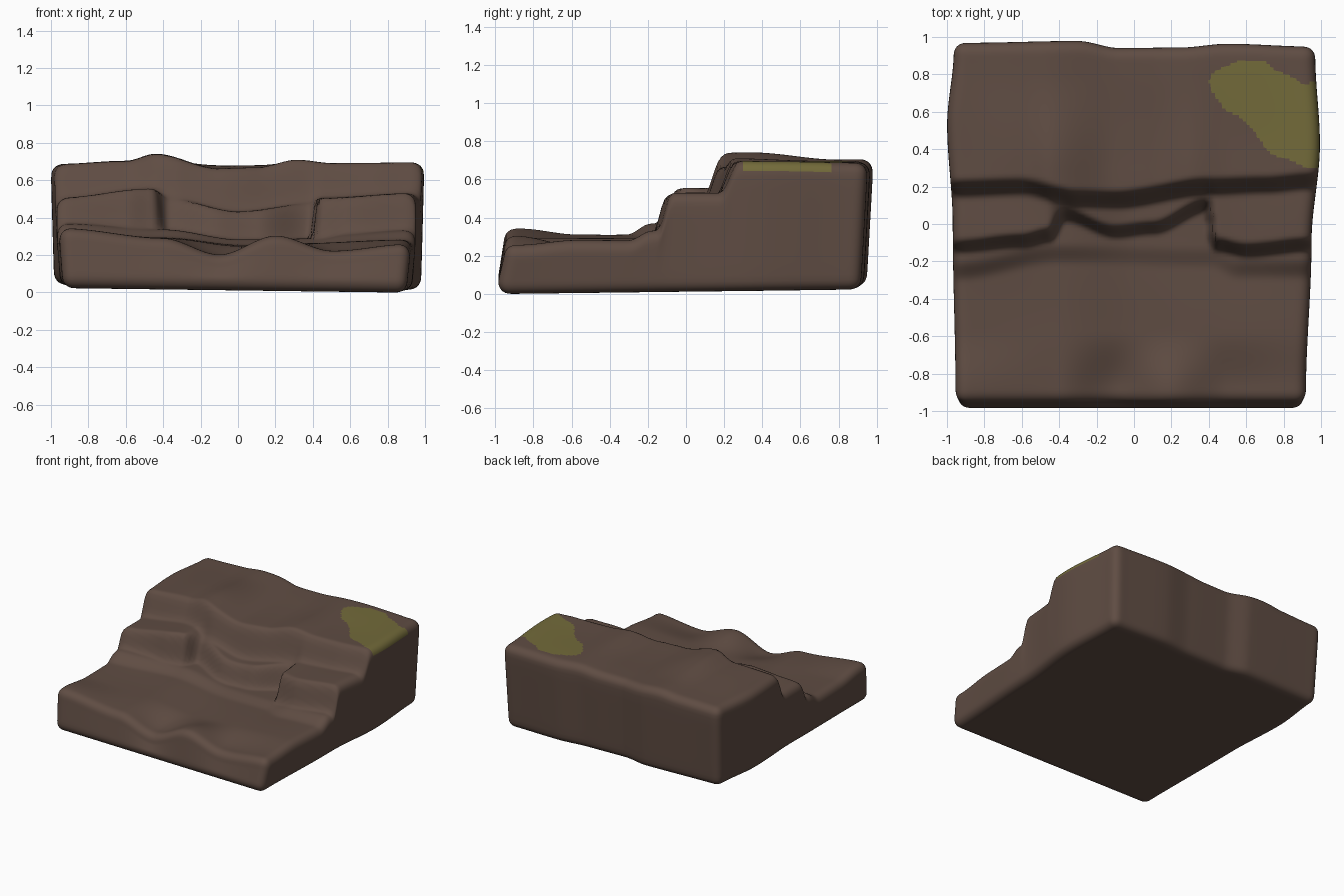
import bpy, bmesh, math
from mathutils import Vector
from mathutils.geometry import intersect_point_line

old = bpy.data.objects.get("Cube")
if old:
    bpy.data.objects.remove(old, do_unlink=True)

BASE, R = 0.25, 0.065   # block height before sculpting, edge radius


def ease(t):
    t = max(0.0, min(1.0, t))
    return t * t * (3 - 2 * t)


def curve(points, x):
    """Smoothly interpolated profile."""
    if x <= points[0][0]:
        return points[0][1]
    for (a, va), (b, vb) in zip(points, points[1:]):
        if x <= b:
            return va + (vb - va) * ease((x - a) / (b - a))
    return points[-1][1]


def riser(y, edge, width):
    return ease((y - edge) / width + 0.5)


# Heights of the ledges and positions of the risers, across x
LIP = [(-.95, .345), (-.4, .285), (-.1, .2), (.2, .3), (.5, .22), (.9, .26)]
FLOOR = [(-.95, .31), (-.4, .29), (0, .25), (.4, .26), (.95, .28)]
LOW_EDGE = [(-.95, -.25), (-.4, -.16), (.4, -.18), (.55, -.24), (.9, -.24)]
LOW_RISE = [(-.95, .055), (-.4, .045), (0, .03), (.45, .03), (.6, .045), (.95, .05)]
MID = [(-.95, .5), (-.46, .555), (-.36, .5), (0, .43), (.38, .47), (.44, .505), (.95, .525)]
MID_EDGE = [(-.95, -.12), (-.6, -.09), (-.45, -.06), (-.38, .05), (-.1, -.04),
            (.1, -.02), (.39, .1), (.43, -.11), (.6, -.14), (.95, -.11)]
TOP = [(-.95, .685), (-.6, .7), (-.44, .74), (-.1, .66), (.1, .662), (.32, .705),
       (.5, .69), (.95, .695)]
TOP_EDGE = [(-.95, .19), (-.6, .2), (-.3, .135), (-.1, .13), (.4, .2), (.7, .21), (.95, .23)]

# Outline seen from above
LEFT = [(-.95, .955), (0, .97), (.55, 1.0), (.95, .965)]
RIGHT = [(-.95, .92), (-.1, .95), (.45, .995), (.95, .97)]
BACK = [(-.9, .97), (-.3, .98), (-.08, .942), (.25, .945), (.5, .965), (.95, .95)]

MOSS = [Vector(p) for p in (
    (.40, .77), (.44, .82), (.55, .87), (.7, .87), (.76, .82), (.84, .79), (.9, .75),
    (1.1, .77), (1.1, .32), (.92, .3), (.84, .34), (.74, .37), (.69, .42),
    (.64, .5), (.58, .56), (.5, .6), (.41, .71))]
MOSS_EDGES = list(zip(MOSS, MOSS[1:] + MOSS[:1]))


def height(x, y):
    lip = 1 - ease((y + .88) / .3)
    h = curve(FLOOR, x) * (1 - lip) + curve(LIP, x) * lip
    h += curve(LOW_RISE, x) * riser(y, curve(LOW_EDGE, x), .12)
    h += (curve(MID, x) - h) * riser(y, curve(MID_EDGE, x), .07)
    back = ease((y - .3) / .5)
    top = curve(TOP, x) * (1 - .7 * back) + .685 * .7 * back
    h += (top - h) * riser(y, curve(TOP_EDGE, x), .1)
    return h + .004 * math.sin(5 * x + 3 * y) * math.sin(7 * y - 2 * x)


def in_moss(p):
    inside = False
    for a, b in MOSS_EDGES:
        if (a.y > p.y) != (b.y > p.y):
            if p.x < a.x + (b.x - a.x) * (p.y - a.y) / (b.y - a.y):
                inside = not inside
    return inside


def snap_to_moss(p):
    """Pull nearby grid points onto the moss outline so it reads as a clean edge."""
    best, reach = p, .011
    for a, b in MOSS_EDGES:
        q, t = intersect_point_line(p, a, b)
        q = Vector((q[0], q[1]))
        if 0 <= t <= 1 and (q - p).length < reach:
            best, reach = q, (q - p).length
    return best


def sculpt(co):
    # round the box edges
    inner = Vector((max(R - 1, min(1 - R, co.x)), max(R - 1, min(1 - R, co.y)),
                    max(R, min(BASE - R, co.z))))
    offset = co - inner
    if offset.length > 1e-6:
        co = inner + offset.normalized() * R
    # irregular outline
    x = co.x * curve(LEFT if co.x < 0 else RIGHT, co.y)
    y = co.y * (curve(BACK, x) if co.y > 0 else .955)
    if co.z > BASE - R and abs(co.x) < .93:
        x, y = snap_to_moss(Vector((x, y)))
    # raise the ledges and lean the walls
    t = max(0.0, min(1.0, (co.z - R) / (BASE - 2 * R)))
    z = co.z + (height(x, y) - BASE) * t
    z += (1 - t) * (.02 - .013 * x + .013 * y)
    return Vector((x * (1 - .015 * (1 - t)), y - .03 * (1 - t), z))


def material(name, color):
    m = bpy.data.materials.new(name)
    m.use_nodes = True
    m.diffuse_color = color
    bsdf = next(n for n in m.node_tree.nodes if n.type == 'BSDF_PRINCIPLED')
    bsdf.inputs["Base Color"].default_value = color
    bsdf.inputs["Roughness"].default_value = .9
    return m


# Rock block: a finely divided box, sculpted into stepped ledges
bm = bmesh.new()
bmesh.ops.create_cube(bm, size=2)
for v in bm.verts:
    v.co.z = BASE * (v.co.z + 1) / 2
for axis, cuts in ((2, 14), (0, 110), (1, 110)):
    along = [e for e in bm.edges
             if abs((e.verts[0].co - e.verts[1].co).normalized()[axis]) > .9]
    bmesh.ops.subdivide_edges(bm, edges=along, cuts=cuts, use_grid_fill=True)
for v in bm.verts:
    v.co = sculpt(v.co)
for _ in range(2):
    bmesh.ops.smooth_vert(bm, verts=bm.verts, factor=.4,
                          use_axis_x=True, use_axis_y=True, use_axis_z=True)

# Moss patch on the back left corner of the upper ledge
for f in bm.faces:
    f.smooth = True
    c = f.calc_center_median()
    f.material_index = int(c.z > .635 and in_moss(c.xy))

low = min(v.co.z for v in bm.verts)
bmesh.ops.translate(bm, verts=bm.verts, vec=(0, 0, -low))
mesh = bpy.data.meshes.new("stepped_rock")
bm.to_mesh(mesh)
bm.free()
mesh.materials.append(material("brown rock", (.115, .073, .056, 1)))
mesh.materials.append(material("olive moss", (.17, .145, .042, 1)))
rock = bpy.data.objects.new("stepped_rock", mesh)
bpy.context.collection.objects.link(rock)
